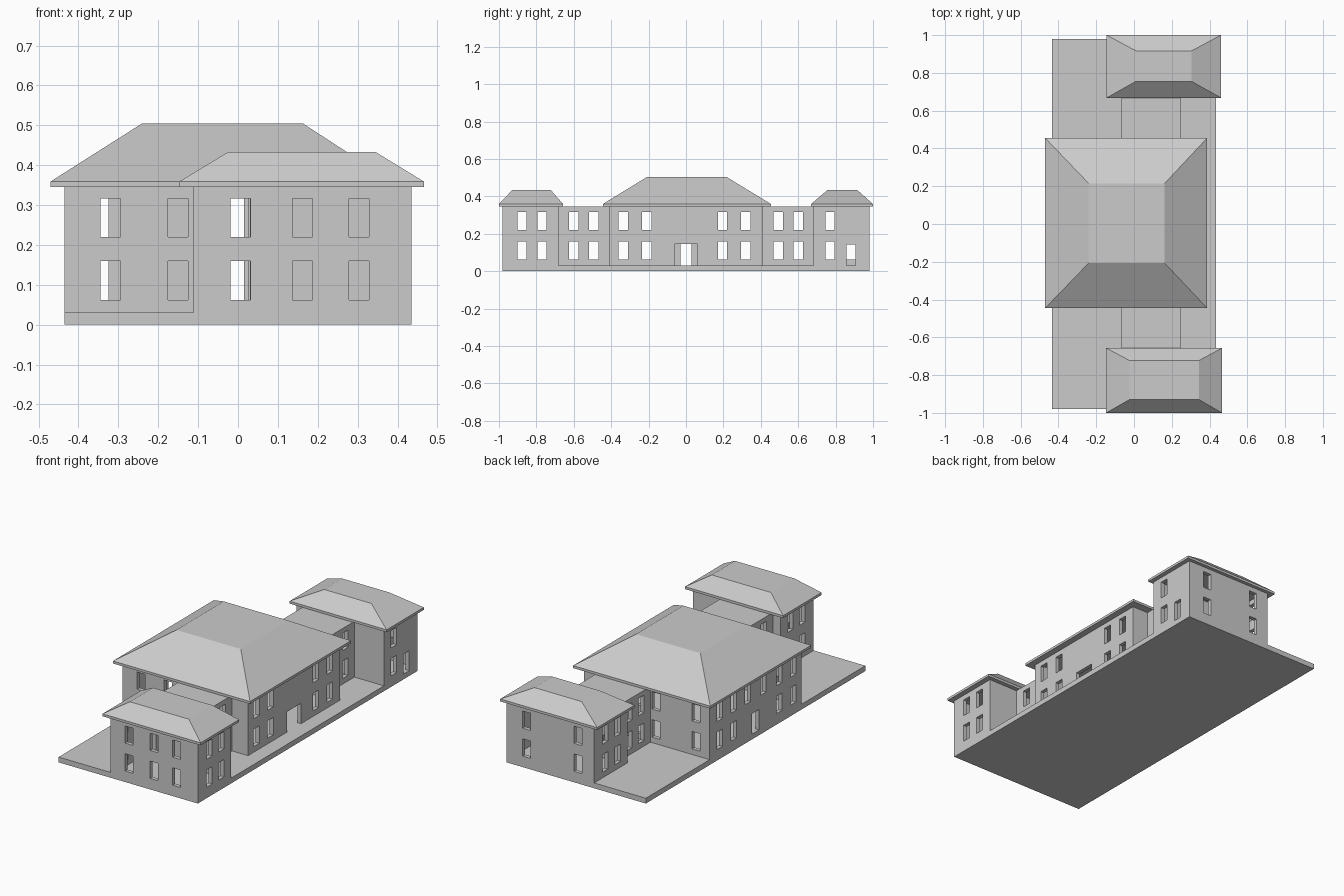
import bpy, bmesh
from mathutils import Matrix, Vector

if "Cube" in bpy.data.objects:
    bpy.data.objects.remove(bpy.data.objects["Cube"])

T = 0.022                 # wall thickness
Z0, Z1 = 0.03, 0.345      # wall bottom and top
LOW, HIGH = (0.062, 0.16), (0.22, 0.317)


def add_box(bm, x, y, z):
    c = Vector(((x[0] + x[1]) / 2, (y[0] + y[1]) / 2, (z[0] + z[1]) / 2))
    s = Matrix.Diagonal((x[1] - x[0], y[1] - y[0], z[1] - z[0], 1))
    bmesh.ops.create_cube(bm, size=1, matrix=Matrix.Translation(c) @ s)


def make_obj(name, bm):
    bmesh.ops.recalc_face_normals(bm, faces=bm.faces)
    me = bpy.data.meshes.new(name)
    bm.to_mesh(me)
    bm.free()
    ob = bpy.data.objects.new(name, me)
    bpy.context.collection.objects.link(ob)
    return ob


def boxes(name, items):
    bm = bmesh.new()
    for item in items:
        add_box(bm, *item)
    return make_obj(name, bm)


def cut(ob, cutter):
    m = ob.modifiers.new("cut", 'BOOLEAN')
    m.operation, m.solver, m.object = 'DIFFERENCE', 'EXACT', cutter
    bpy.context.view_layer.objects.active = ob
    bpy.ops.object.modifier_apply(modifier=m.name)
    bpy.data.objects.remove(cutter, do_unlink=True)


def opening(axis, wall, at, z, w=0.05):
    """Box through the wall whose plane is axis = wall, centred at 'at'."""
    across, along = (wall - 0.03, wall + 0.03), (at - w / 2, at + w / 2)
    return (across, along, z) if axis == 'x' else (along, across, z)


def windows(axis, wall, centres):
    return [opening(axis, wall, c, z) for c in centres for z in (LOW, HIGH)]


def shell(name, x, y, holes, open_ends=False):
    """Hollow rectangular storey block with openings."""
    ob = boxes(name, [(x, y, (Z0, Z1))])
    ty = -0.02 if open_ends else T
    top = Z1 - 0.015 if open_ends else Z1 + 0.02
    cut(ob, boxes("inner", [((x[0] + T, x[1] - T), (y[0] + ty, y[1] - ty),
                             (Z0 - 0.02, top))]))
    cut(ob, boxes("holes", holes))
    return ob


def hip_roof(name, x, y, tx, ty, ztop):
    """Eave slab, sloping sides and flat top."""
    bm = bmesh.new()
    rings = []
    for (a, b, z) in ((x, y, Z1), (x, y, Z1 + 0.014), (tx, ty, ztop)):
        rings.append([bm.verts.new(p) for p in (
            (a[0], b[0], z), (a[1], b[0], z), (a[1], b[1], z), (a[0], b[1], z))])
    for r, s in zip(rings, rings[1:]):
        for i in range(4):
            j = (i + 1) % 4
            bm.faces.new((r[i], r[j], s[j], s[i]))
    bm.faces.new(rings[0][::-1])
    bm.faces.new(rings[-1])
    return make_obj(name, bm)


# Ground slab
boxes("base_slab", [((-0.435, 0.435), (-0.98, 0.98), (0, Z0))])

# Central block with doors on both long sides
side = (-0.335, -0.21, 0.195, 0.32)
holes = windows('x', 0.35, side) + windows('x', -0.435, side)
holes += [opening('x', -0.435, c, HIGH) for c in (-0.07, 0.07)]
holes += [opening('x', 0.35, 0, (0.01, 0.145), 0.125),
          opening('x', -0.435, 0, (0.01, 0.145), 0.06)]
holes += windows('y', -0.41, (-0.32, -0.15, 0.005))
holes += windows('y', 0.41, (-0.35, -0.1, 0.0))
shell("main_walls", (-0.435, 0.35), (-0.41, 0.41), holes)
hip_roof("main_roof", (-0.47, 0.387), (-0.445, 0.455),
         (-0.24, 0.162), (-0.207, 0.215), 0.505)

# Flat-roofed links between the central block and the wings
for name, s in (("south_link", -1), ("north_link", 1)):
    ys = tuple(sorted((s * 0.41, s * 0.682)))
    cols = (s * 0.493, s * 0.6)
    shell(name, (-0.065, 0.25), ys,
          windows('x', 0.25, cols) + windows('x', -0.065, cols), True)

# South wing
holes = windows('y', -0.98, (0.006, 0.162, 0.303)) + windows('y', -0.682, (0.005,))
for wx in (-0.112, 0.435):
    holes += windows('x', wx, (-0.877, -0.77))
shell("south_wing_walls", (-0.112, 0.435), (-0.98, -0.682), holes)
hip_roof("south_wing_roof", (-0.147, 0.466), (-1.0, -0.657),
         (-0.025, 0.345), (-0.93, -0.722), 0.433)

# North wing with a side door
holes = windows('y', 0.98, (-0.01, 0.31)) + windows('y', 0.682, (0.0,))
for wx in (-0.112, 0.435):
    holes += windows('x', wx, (0.77,))
holes += [opening('x', 0.435, 0.882, (0.01, 0.143)),
          opening('x', -0.112, 0.882, LOW), opening('x', -0.112, 0.882, HIGH)]
shell("north_wing_walls", (-0.112, 0.435), (0.682, 0.98), holes)
hip_roof("north_wing_roof", (-0.145, 0.461), (0.668, 1.0),
         (0.01, 0.305), (0.755, 0.917), 0.433)
